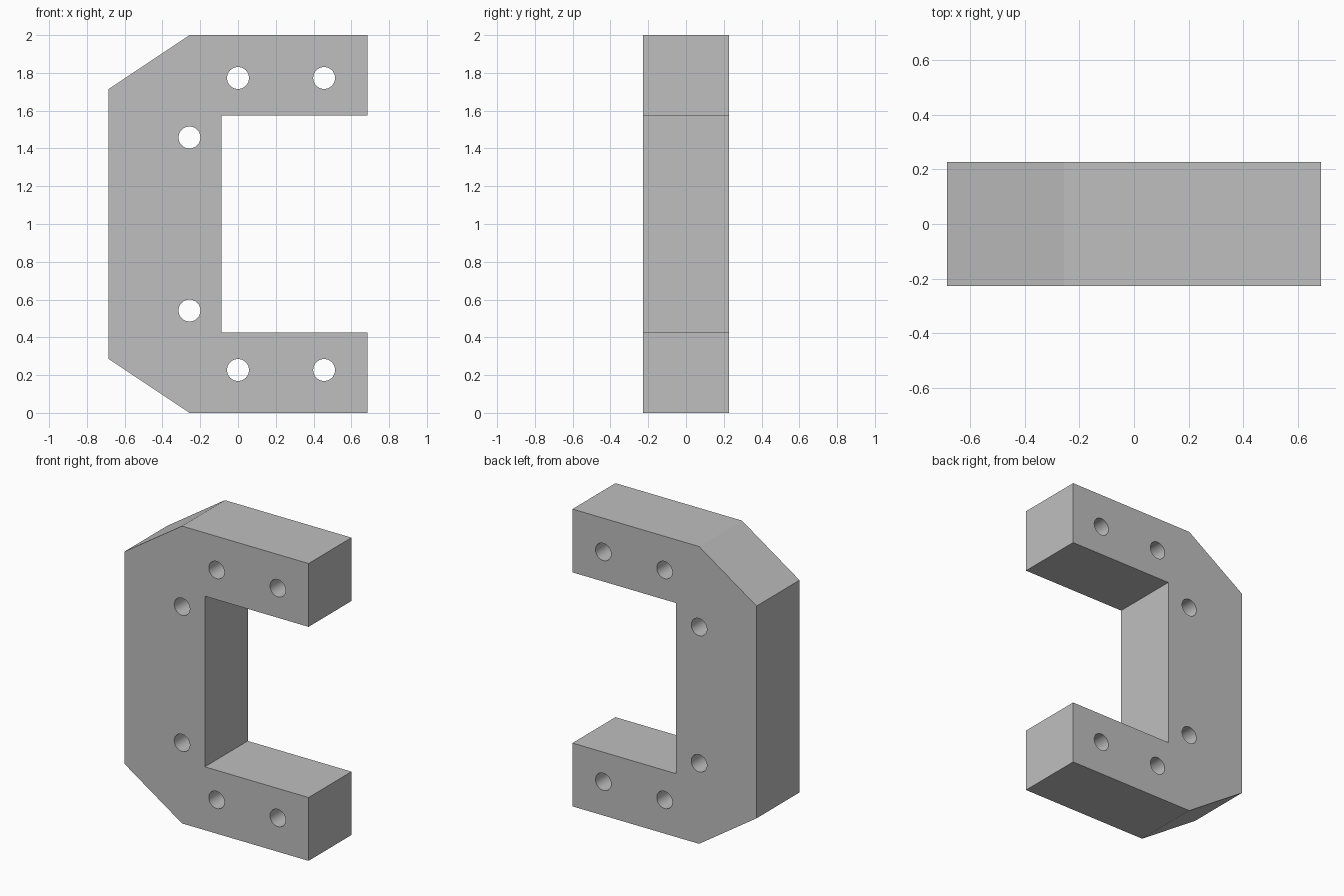
import bpy
import bmesh
import math
from mathutils import Vector

cube = bpy.data.objects.get("Cube")
if cube:
    bpy.data.objects.remove(cube, do_unlink=True)

HALF_DEPTH = 0.228
MID = 1.0
HOLE_RADIUS = 0.058

grey = bpy.data.materials.new("light_grey")
grey.use_nodes = True
colour = (0.52, 0.52, 0.52, 1)
grey.diffuse_color = colour
grey.node_tree.nodes["Principled BSDF"].inputs["Base Color"].default_value = colour


def mirrored(points):
    """Add the lower half of a list of (x, z) points, in reverse order."""
    return points + [(x, 2 * MID - z) for x, z in reversed(points)]


# C-shaped bracket body: upper half of the outline, mirrored and extruded
upper_outline = [(-0.685, 1.714), (-0.257, 2.0), (0.685, 2.0),
                 (0.685, 1.574), (-0.087, 1.574)]
lower_outline = [(x, 2 * MID - z) for x, z in reversed(upper_outline)]
outline = upper_outline + lower_outline

bm = bmesh.new()
face = bm.faces.new([bm.verts.new((x, -HALF_DEPTH, z)) for x, z in outline])
extruded = bmesh.ops.extrude_face_region(bm, geom=[face])
verts = [v for v in extruded["geom"] if isinstance(v, bmesh.types.BMVert)]
bmesh.ops.translate(bm, verts=verts, vec=Vector((0, 2 * HALF_DEPTH, 0)))
bmesh.ops.recalc_face_normals(bm, faces=bm.faces)
mesh = bpy.data.meshes.new("bracket_body")
bm.to_mesh(mesh)
bm.free()
mesh.materials.append(grey)
body = bpy.data.objects.new("bracket_body", mesh)
bpy.context.collection.objects.link(body)

# Bolt holes bored from front to back
bpy.ops.object.select_all(action="DESELECT")
for x, z in mirrored([(0.0, 1.773), (0.456, 1.773), (-0.257, 1.458)]):
    bpy.ops.mesh.primitive_cylinder_add(
        vertices=48, radius=HOLE_RADIUS, depth=4 * HALF_DEPTH,
        location=(x, 0, z), rotation=(math.pi / 2, 0, 0))
    cutter = bpy.context.object
    cutter.name = "hole_cutter"
    cutter.hide_render = True
    cutter.data.materials.append(grey)
    bpy.context.view_layer.objects.active = body
    bore = body.modifiers.new("bolt_hole", "BOOLEAN")
    bore.operation = "DIFFERENCE"
    bore.solver = "EXACT"
    bore.object = cutter
    bpy.ops.object.modifier_apply(modifier=bore.name)
    bpy.data.objects.remove(cutter, do_unlink=True)

# Smooth hole walls, crisp body edges
body.select_set(True)
bpy.context.view_layer.objects.active = body
bpy.ops.object.shade_smooth_by_angle(angle=math.radians(30))
